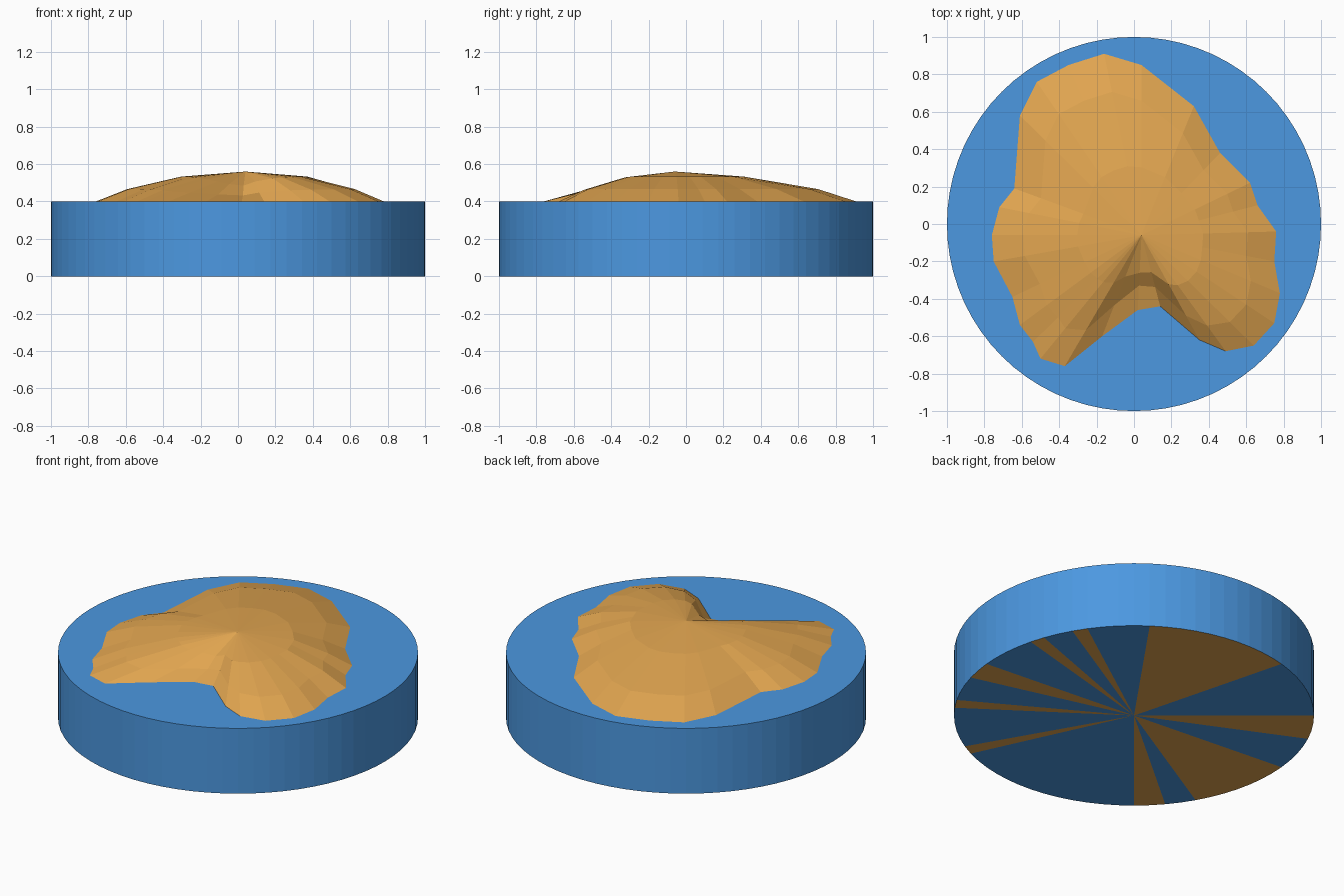
import bpy, bmesh, math

if "Cube" in bpy.data.objects:
    bpy.data.objects.remove(bpy.data.objects["Cube"])


def material(name, rgb):
    m = bpy.data.materials.new(name)
    m.diffuse_color = (*rgb, 1)
    m.use_nodes = True
    m.node_tree.nodes["Principled BSDF"].inputs["Base Color"].default_value = m.diffuse_color
    return m


blue = material("water blue", (0.072, 0.315, 0.75))
sand = material("sand orange", (0.77, 0.385, 0.082))

# Water: a plain low disc
bpy.ops.mesh.primitive_cylinder_add(vertices=72, radius=1, depth=0.4, end_fill_type='TRIFAN',
                                    location=(0, 0, 0.2))
water = bpy.context.object
water.name = "water_disc"
water.data.materials.append(blue)
water.data.materials.append(sand)

# Underside: the sandy bed shows through in wedges (start and end angle in degrees)
wedges = [(-35, -30), (-15, -5), (15, 20), (30, 35), (55, 105),
          (140, 155), (175, 210), (220, 230), (295, 300)]
for face in water.data.polygons:
    if face.normal.z < -0.5:
        a = math.degrees(math.atan2(face.center.y, face.center.x))
        if any(lo < a + turn < hi for lo, hi in wedges for turn in (0, 360)):
            face.material_index = 1

# Shoreline of the island at water level, anticlockwise from the east
coast = [(.76, -.04), (.66, .10), (.62, .22), (.46, .38), (.32, .63), (.04, .85),
         (-.16, .91), (-.35, .85), (-.52, .76), (-.61, .58), (-.64, .19), (-.72, .09),
         (-.76, -.06), (-.75, -.20), (-.65, -.39), (-.61, -.54), (-.54, -.63),
         (-.50, -.72), (-.37, -.76), (-.17, -.60), (.02, -.46), (.14, -.44),
         (.35, -.62), (.49, -.68), (.64, -.65), (.75, -.53), (.78, -.37), (.75, -.20)]
px, py, pz = 0.04, -0.06, 0.56


def ring(bm, fn):
    return [bm.verts.new(fn(x, y)) for x, y in coast]


def hill(blend, scale, limit, z, drop, pull):
    """Ring around the peak, lowered and drawn in toward the bay at the front."""
    def fn(x, y):
        dx, dy = x - px, y - py
        d = math.hypot(dx, dy)
        off = (math.degrees(math.atan2(dy, dx)) + 98) / 20
        bay = math.exp(-off * off / 2)
        r = (scale - pull * bay) * (d * (1 - blend) + 0.8 * blend)
        r = min(r, d * limit)
        return px + dx / d * r, py + dy / d * r, z - drop * bay
    return fn


def seabed(x, y):
    d = math.hypot(x, y)
    return x / d * 0.98, y / d * 0.98, 0.01


# Island: peak, two height rings, shore, and the bed under the water
bm = bmesh.new()
rings = [ring(bm, hill(0.6, 0.43, 0.52, 0.533, 0.05, 0.12)),
         ring(bm, hill(0.0, 0.79, 0.9, 0.466, 0.035, 0.12)),
         ring(bm, lambda x, y: (x, y, 0.4)),
         ring(bm, seabed)]
n = len(coast)
peak = bm.verts.new((px, py, pz))
base = bm.verts.new((0, 0, 0.01))
for i in range(n):
    j = (i + 1) % n
    bm.faces.new((peak, rings[0][i], rings[0][j]))
    bm.faces.new((base, rings[-1][j], rings[-1][i]))
    for a, b in zip(rings, rings[1:]):
        bm.faces.new((a[i], b[i], b[j], a[j]))
bmesh.ops.recalc_face_normals(bm, faces=bm.faces)
mesh = bpy.data.meshes.new("island")
bm.to_mesh(mesh)
bm.free()
mesh.materials.append(sand)
island = bpy.data.objects.new("island", mesh)
bpy.context.collection.objects.link(island)
